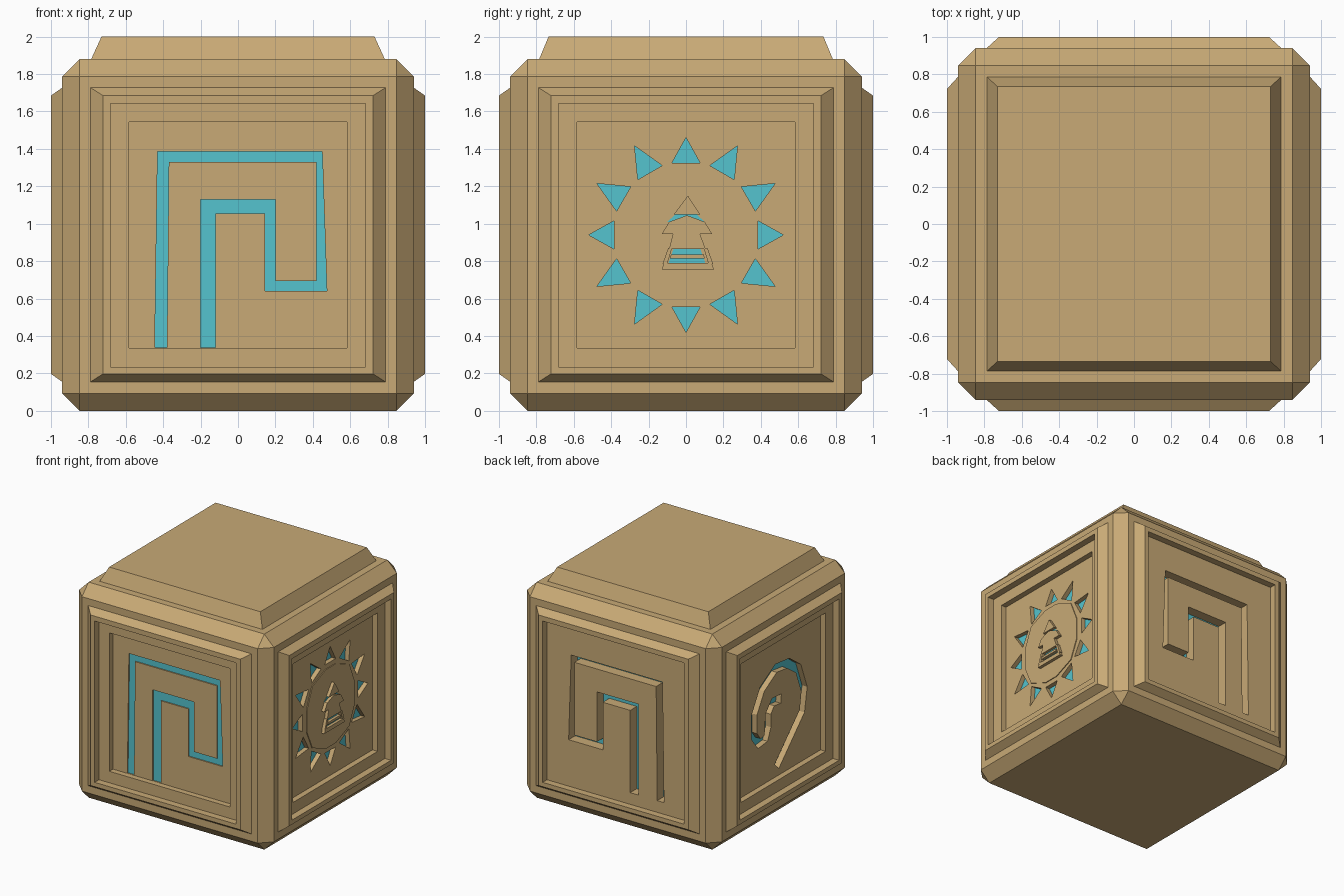
import bpy, bmesh, math

if "Cube" in bpy.data.objects:
    bpy.data.objects.remove(bpy.data.objects["Cube"])

def mat(name, c):
    m = bpy.data.materials.new(name)
    m.diffuse_color = (*c, 1)
    m.use_nodes = True
    m.node_tree.nodes["Principled BSDF"].inputs["Base Color"].default_value = m.diffuse_color
    return m

STONE = mat("sandstone", (0.58, 0.40, 0.18))
CYAN = mat("cyan_inlay", (0.09, 0.55, 0.62))

# local face coordinates: u sideways, v up, d outward distance
SIDES = {
    "front": lambda u, v, d: (u, -d, v),
    "back": lambda u, v, d: (u, d, v),
    "right": lambda u, v, d: (d, u, v),
    "left": lambda u, v, d: (-d, u, v),
}

def rect(u, v0, v1):
    return [(-u, v0), (u, v0), (u, v1), (-u, v1)]

def finish(bm, name, material):
    bmesh.ops.recalc_face_normals(bm, faces=bm.faces)
    me = bpy.data.meshes.new(name)
    bm.to_mesh(me)
    bm.free()
    me.materials.append(material)
    ob = bpy.data.objects.new(name, me)
    bpy.context.collection.objects.link(ob)
    return ob

def loft(name, loops, place, material, closed=False):
    """Bridge equal-length (outline, depth) loops; cap the ends or close into a ring."""
    bm = bmesh.new()
    rows = [[bm.verts.new(place(u, v, d)) for u, v in pts] for pts, d in loops]
    n = len(rows[0])
    pairs = list(zip(rows, rows[1:])) + ([(rows[-1], rows[0])] if closed else [])
    for a, b in pairs:
        for i in range(n):
            j = (i + 1) % n
            bm.faces.new((a[i], a[j], b[j], b[i]))
    if not closed:
        bm.faces.new(rows[0])
        bm.faces.new(rows[-1])
    return finish(bm, name, material)

def prism(name, pts, d0, d1, side, material):
    return loft(name, [(pts, d0), (pts, d1)], SIDES[side], material)

def carve(target, pts, d0, d1, side):
    cutter = prism("cutter", pts, d0, d1, side, STONE)
    cutter.hide_render = True
    mod = target.modifiers.new("carve", 'BOOLEAN')
    mod.operation, mod.object, mod.solver = 'DIFFERENCE', cutter, 'EXACT'
    bpy.context.view_layer.objects.active = target
    bpy.ops.object.modifier_apply(modifier=mod.name)
    bpy.data.objects.remove(cutter, do_unlink=True)

def inlay(name, pts, surface, floor, side):
    """Groove with a coloured floor."""
    carve(body, pts, floor - 0.004, surface + 0.03, side)
    prism(name, pts, floor - 0.008, floor, side, CYAN)

def stroke(path, w):
    """Outline of constant width around an open path."""
    left, right = [], []
    for i, (x, y) in enumerate(path):
        a, b = path[max(i - 1, 0)], path[min(i + 1, len(path) - 1)]
        dx, dy = b[0] - a[0], b[1] - a[1]
        k = w / 2 / math.hypot(dx, dy)
        left.append((x - dy * k, y + dx * k))
        right.append((x + dy * k, y - dx * k))
    return left + right[::-1]

# chamfered block
bm = bmesh.new()
bmesh.ops.create_cube(bm, size=1.88)
bmesh.ops.translate(bm, verts=bm.verts, vec=(0, 0, 0.94))
bmesh.ops.bevel(bm, geom=bm.edges[:], offset=0.092, segments=1,
                affect='EDGES', profile=0.5)
body = finish(bm, "block", STONE)

# tapered top slab
loft("top_slab", [(rect(0.79, -0.79, 0.79), 1.87), (rect(0.785, -0.785, 0.785), 1.88),
                  (rect(0.73, -0.735, 0.735), 2.0)],
     lambda u, v, d: (u, v, d), STONE)

# raised frame on each side, with a stepped panel inside
for side in SIDES:
    outer, top, inner = rect(0.788, 0.155, 1.727), rect(0.722, 0.197, 1.685), rect(0.683, 0.235, 1.642)
    loft(side + "_frame", [(outer, 0.935), (outer, 0.94), (top, 1.0), (inner, 1.0), (inner, 0.935)],
         SIDES[side], STONE, closed=True)
    if side != "back":
        carve(body, rect(0.583, 0.335, 1.543), 0.89, 1.0, side)

# angular hook relief on front and back
hook = [(-.445, .337), (-.43, 1.385), (.45, 1.385), (.475, .64), (.145, .64), (.145, 1.055),
        (-.12, 1.055), (-.12, .337), (-.2, .337), (-.2, 1.13), (.2, 1.13), (.2, .695),
        (.42, .695), (.42, 1.33), (-.37, 1.33), (-.38, .337)]
inlay("front_hook", hook, 0.89, 0.88, "front")
inlay("back_hook", hook, 0.94, 0.85, "back")

# spiral relief on the left
spiral = [(.02, .42), (-.33, .77), (-.36, .95), (-.28, 1.16), (-.14, 1.26), (.03, 1.28),
          (.22, 1.17), (.33, .985), (.33, .8), (.26, .71), (.17, .72), (.14, .8),
          (.14, .92), (.07, 1.0), (-.04, .99)]
inlay("left_spiral", stroke(spiral, 0.08), 0.89, 0.84, "left")

# sun rays on the right
for k in range(12):
    a = math.radians(30 * k)
    c, s = math.cos(a), math.sin(a)
    tip = 0.52 if k % 3 == 0 else 0.55
    pts = [(r * c - t * s, 0.94 + r * s + t * c)
           for r, t in ((tip, 0), (0.385, 0.075), (0.385, -0.075))]
    inlay("sun_ray", pts, 0.89, 0.85, "right")

# sun disc
disc = [(-.07, 1.285), (.07, 1.285), (.255, 1.21), (.33, 1.03), (.33, .84), (.255, .672),
        (.07, .595), (-.07, .595), (-.255, .672), (-.33, .84), (-.33, 1.03), (-.255, 1.21)]
prism("sun_disc", disc, 0.88, 0.897, "right", STONE)

# emblem: coloured backing with raised stone pieces
def piece(name, pts, d=0.925, m=STONE):
    prism(name, pts, 0.885, d, "right", m)

piece("emblem_wing_backing", [(-.1, 1.01), (.1, 1.01), (.05, 1.055), (-.05, 1.055)], 0.9, CYAN)
piece("emblem_stripe_backing", [(-.095, .785), (.105, .785), (.075, .87), (-.065, .87)], 0.9, CYAN)
piece("emblem_head", [(-.065, 1.05), (.075, 1.05), (.01, 1.15)])
piece("emblem_torso", [(-.13, .945), (-.07, .945), (-.09, .865), (.105, .865), (.075, .945),
                       (.14, .945), (.1, 1.01), (.005, 1.045), (-.09, 1.01)])
piece("emblem_stripe", [(-.085, .815), (.1, .815), (.095, .835), (-.08, .835)])
piece("emblem_base", [(-.13, .755), (.15, .755), (.137, .79), (-.117, .79)])
for s, x in ((-1, -.1), (1, .12)):
    piece("emblem_skirt_side", [(x + s * .025, .785), (x, .785), (x - s * .025, .87), (x - s * .005, .87)])
